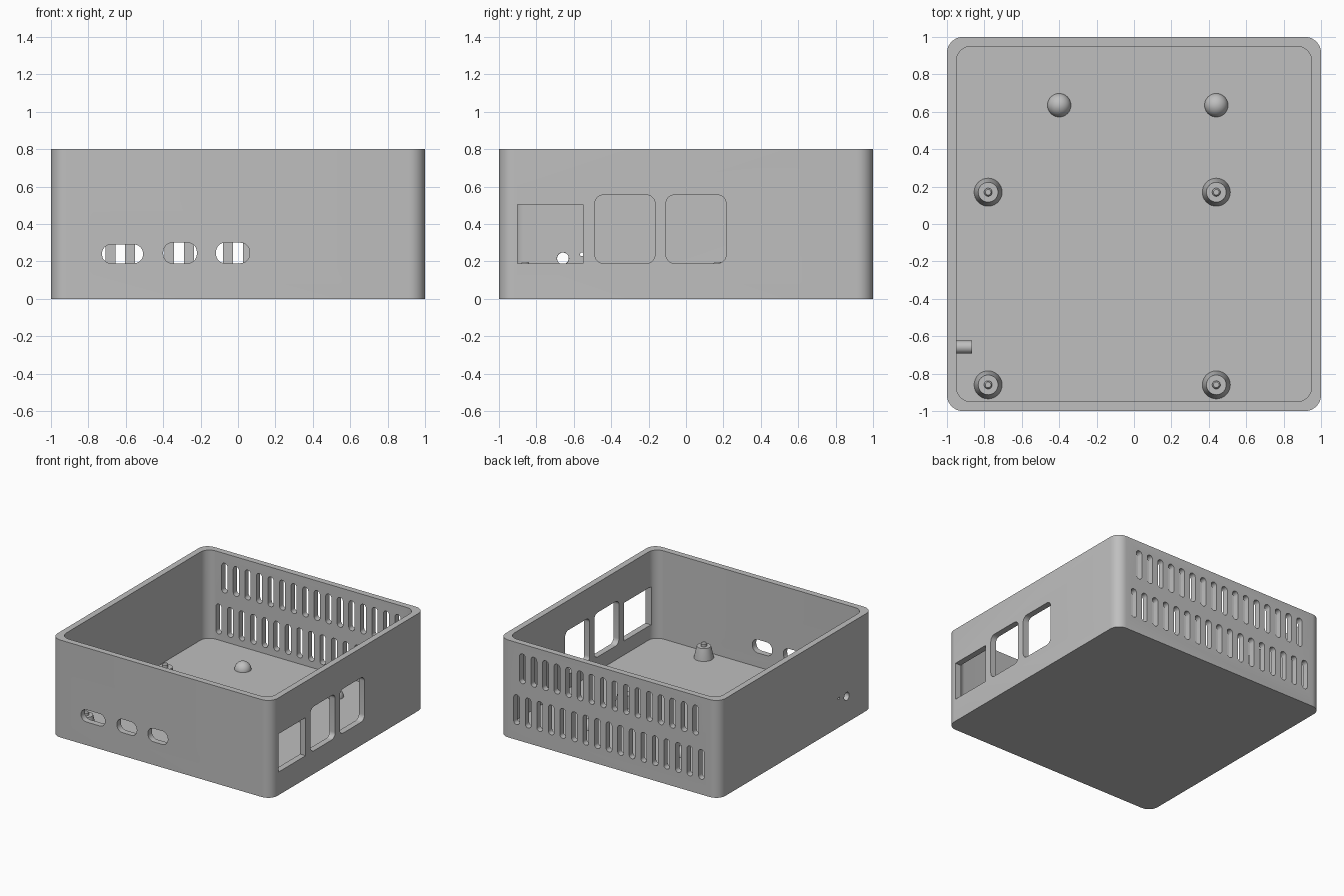
import bpy, bmesh, math
from mathutils import Matrix, Vector

if "Cube" in bpy.data.objects:
    bpy.data.objects.remove(bpy.data.objects["Cube"])

grey = bpy.data.materials.new("matte grey")
grey.use_nodes = True
grey.diffuse_color = (0.52, 0.52, 0.52, 1)
grey.node_tree.nodes["Principled BSDF"].inputs["Base Color"].default_value = (0.52, 0.52, 0.52, 1)

WALL, FLOOR, HEIGHT = 0.05, 0.075, 0.8


def make_object(name, bm):
    bmesh.ops.recalc_face_normals(bm, faces=bm.faces)
    mesh = bpy.data.meshes.new(name)
    bm.to_mesh(mesh)
    bm.free()
    obj = bpy.data.objects.new(name, mesh)
    bpy.context.collection.objects.link(obj)
    mesh.materials.append(grey)
    return obj


def smooth(obj):
    bpy.ops.object.select_all(action="DESELECT")
    obj.select_set(True)
    bpy.context.view_layer.objects.active = obj
    bpy.ops.object.shade_smooth_by_angle(angle=math.radians(35))


def rounded_outline(u0, u1, v0, v1, r, steps=8):
    if r == 0:
        return [(u0, v0), (u1, v0), (u1, v1), (u0, v1)]
    corners = [(u1 - r, v1 - r), (u0 + r, v1 - r), (u0 + r, v0 + r), (u1 - r, v0 + r)]
    points = []
    for i, (cu, cv) in enumerate(corners):
        for s in range(steps + 1):
            a = math.pi / 2 * (i + s / steps)
            points.append((cu + r * math.cos(a), cv + r * math.sin(a)))
    return points


def prism(bm, axis, span, rect, r):
    """Extrude a rounded rectangle along an axis over the given span."""
    place = {"x": lambda u, v, d: (d, u, v),
             "y": lambda u, v, d: (u, d, v),
             "z": lambda u, v, d: (u, v, d)}[axis]
    outline = rounded_outline(*rect, r)
    rings = [[bm.verts.new(place(u, v, d)) for u, v in outline] for d in span]
    bm.faces.new(rings[0])
    bm.faces.new(rings[1][::-1])
    n = len(outline)
    for i in range(n):
        j = (i + 1) % n
        bm.faces.new((rings[0][i], rings[0][j], rings[1][j], rings[1][i]))


def cut(target, cutter):
    """Subtract the cutter and discard it."""
    mod = target.modifiers.new("cut", "BOOLEAN")
    mod.operation = "DIFFERENCE"
    mod.solver = "EXACT"
    mod.object = cutter
    cutter.hide_render = True
    deps = bpy.context.evaluated_depsgraph_get()
    mesh = bpy.data.meshes.new_from_object(target.evaluated_get(deps))
    target.modifiers.clear()
    target.data = mesh
    bpy.data.objects.remove(cutter)


def lathe(name, profile, matrix, steps=32):
    """Revolve (radius, height) points about the local z axis."""
    bm = bmesh.new()
    verts = [bm.verts.new((r, 0, z)) for r, z in profile]
    edges = [bm.edges.new(pair) for pair in zip(verts, verts[1:])]
    bmesh.ops.spin(bm, geom=verts + edges, cent=(0, 0, 0), axis=(0, 0, 1),
                   angle=2 * math.pi, steps=steps)
    bmesh.ops.remove_doubles(bm, verts=bm.verts, dist=0.0002)
    bmesh.ops.transform(bm, matrix=matrix, verts=bm.verts)
    obj = make_object(name, bm)
    smooth(obj)
    return obj


# Open tray with rounded corners
bm = bmesh.new()
prism(bm, "z", (0, HEIGHT), (-1, 1, -1, 1), 0.085)
tray = make_object("enclosure_tray", bm)

bm = bmesh.new()
inner = 1 - WALL
prism(bm, "z", (FLOOR, HEIGHT + 0.2), (-inner, inner, -inner, inner), 0.08)
cut(tray, make_object("cavity_cutter", bm))

# Wall openings
bm = bmesh.new()
front, back, side, other = (-1.1, -0.9), (0.9, 1.1), (0.9, 1.1), (-1.1, -0.9)

# Front connector slots
prism(bm, "y", front, (-0.727, -0.508, 0.19, 0.29), 0.048)
for x in (-0.40, -0.118):
    prism(bm, "y", front, (x, x + 0.18, 0.19, 0.30), 0.05)

# Side connector windows
prism(bm, "x", side, (-0.9, -0.55, 0.19, 0.503), 0)
for y in (-0.487, -0.107):
    prism(bm, "x", side, (y, y + 0.321, 0.19, 0.555), 0.045)

# Button hole and indicator hole
for y, z, r in ((-0.658, 0.216, 0.033), (-0.557, 0.238, 0.01)):
    prism(bm, "x", other, (y - r, y + r, z - r, z + r), r * 0.999)

# Two staggered rows of back vents
for count, z in ((17, 0.125), (16, 0.475)):
    for i in range(count):
        x = 0.105 * (i - (count - 1) / 2)
        prism(bm, "y", back, (x - 0.026, x + 0.026, z, z + 0.245), 0.0255)
cut(tray, make_object("opening_cutter", bm))
smooth(tray)

# Tapered standoffs with locating pegs
standoff = [(0, -0.01), (0.075, -0.01), (0.075, 0), (0.053, 0.095),
            (0.022, 0.095), (0.022, 0.115), (0.015, 0.123), (0, 0.123)]
for x, side_name in ((-0.78, "right"), (0.44, "left")):
    for y, end_name in ((-0.86, "front"), (0.17, "middle")):
        lathe(f"{end_name}_{side_name}_standoff", standoff,
              Matrix.Translation((x, y, FLOOR)))

# Domed rests
dome = [(0.063 * math.cos(a), 0.063 * math.sin(a))
        for a in (math.pi / 2 * i / 10 for i in range(11))]
for x, side_name in ((-0.40, "right"), (0.44, "left")):
    lathe(f"{side_name}_dome_rest", dome, Matrix.Translation((x, 0.635, FLOOR)))

# Button guide sleeve on the inner wall
sleeve = [(0.034, 0), (0.034, 0.09), (0.031, 0.09), (0.031, 0), (0.034, 0)]
lathe("button_guide", sleeve,
      Matrix.Translation(Vector((-0.955, -0.658, 0.216))) @ Matrix.Rotation(math.pi / 2, 4, "Y"))
